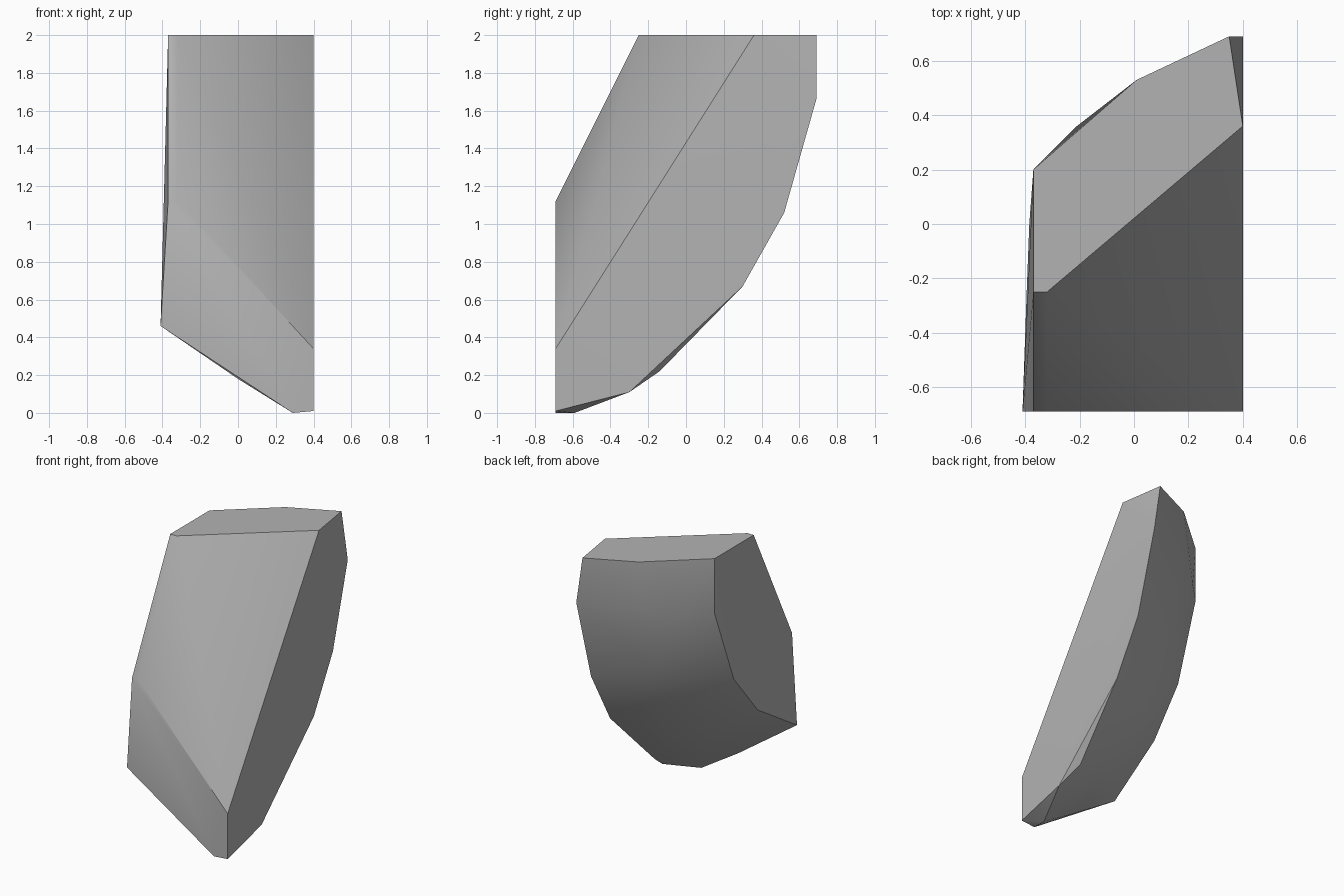
import bpy
import bmesh
import math

cube = bpy.data.objects.get("Cube")
if cube:
    bpy.data.objects.remove(cube, do_unlink=True)

TOP, FRONT, SIDE = 2.0, -0.69, 0.4

# Outline of the flat top (x, y)
top_outline = [(0.4, 0.36), (0.35, 0.69), (0.01, 0.53),
               (-0.37, 0.2), (-0.37, -0.25), (-0.32, -0.25)]

# Outline of the upright front facet (x, z)
front_outline = [(-0.37, 1.12), (-0.32, 1.12), (0.4, 0.34),
                 (0.4, 0.01), (0.29, 0), (-0.41, 0.46)]

# Curved rear edge of the flat +x side (y, z)
side_profile = [(0.69, 1.66), (0.52, 1.06), (0.3, 0.67), (-0.3, 0.11)]

# Rear edge of the opposite side, which leans slightly outwards (x, y, z)
far_profile = [(-0.37, 0.2, 1.6), (-0.385, 0, 1.05), (-0.395, -0.26, 0.73)]

# Bulge of the rounded back and underside (x, y, z)
back_bulge = [(-0.21, 0.36, 1.6), (0.01, 0.52, 1.66), (0, 0.37, 1.13),
              (0, 0.1, 0.64), (0.02, -0.25, 0.34), (0.35, -0.14, 0.22),
              (0, -0.6, 0.18), (0.29, -0.59, 0)]

points = [(x, y, TOP) for x, y in top_outline]
points += [(x, FRONT, z) for x, z in front_outline]
points += [(SIDE, y, z) for y, z in side_profile]
points += far_profile + back_bulge

# Wrap the outlines in one solid shell
bm = bmesh.new()
for point in points:
    bm.verts.new(point)
hull = bmesh.ops.convex_hull(bm, input=bm.verts[:])
loose = [v for v in bm.verts if not v.link_faces]
bmesh.ops.delete(bm, geom=loose, context='VERTS')

# Merge the triangles of each flat facet
bmesh.ops.dissolve_limit(bm, angle_limit=math.radians(1.5),
                         verts=bm.verts[:], edges=bm.edges[:])
bmesh.ops.recalc_face_normals(bm, faces=bm.faces[:])

mesh = bpy.data.meshes.new("stone_shard")
bm.to_mesh(mesh)
bm.free()
shard = bpy.data.objects.new("stone_shard", mesh)
bpy.context.collection.objects.link(shard)

# Plain grey stone
grey = bpy.data.materials.new("stone_grey")
grey.use_nodes = True
colour = (0.45, 0.45, 0.45, 1)
grey.diffuse_color = colour
grey.node_tree.nodes["Principled BSDF"].inputs["Base Color"].default_value = colour
mesh.materials.append(grey)

# Smooth the rounded back, keep the facet borders sharp
bpy.ops.object.select_all(action='DESELECT')
shard.select_set(True)
bpy.context.view_layer.objects.active = shard
bpy.ops.object.shade_smooth_by_angle(angle=math.radians(32))
